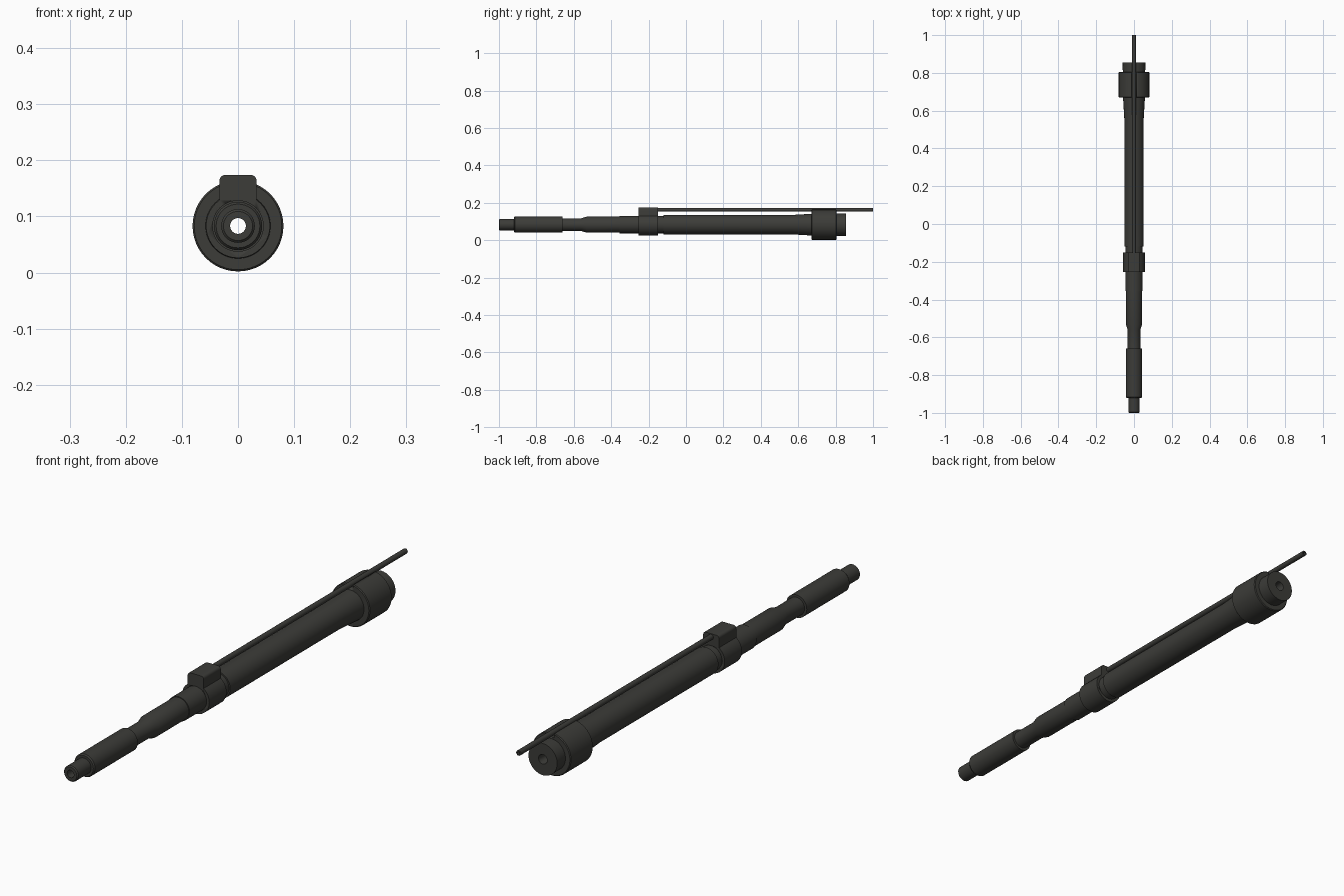
import bpy, bmesh, math

if "Cube" in bpy.data.objects:
    bpy.data.objects.remove(bpy.data.objects["Cube"])

AXIS_Z = 0.083


def finish(name, bm):
    bmesh.ops.recalc_face_normals(bm, faces=bm.faces)
    me = bpy.data.meshes.new(name)
    bm.to_mesh(me)
    bm.free()
    ob = bpy.data.objects.new(name, me)
    bpy.context.collection.objects.link(ob)
    ob.data.materials.append(mat)
    bpy.ops.object.select_all(action='DESELECT')
    ob.select_set(True)
    bpy.context.view_layer.objects.active = ob
    bpy.ops.object.shade_smooth_by_angle(angle=math.radians(30))
    return ob


def lathe(name, profile, sides=40, z=AXIS_Z, closed=True):
    """Revolve (y, radius) points about a y-axis line at height z."""
    bm = bmesh.new()
    rings = []
    for y, r in profile:
        rings.append([bm.verts.new((r * math.cos(a), y, z + r * math.sin(a)))
                      for a in (2 * math.pi * i / sides for i in range(sides))])
    pairs = list(zip(rings, rings[1:]))
    if closed:
        pairs.append((rings[-1], rings[0]))
    else:
        bm.faces.new(rings[0])
        bm.faces.new(rings[-1])
    for a, b in pairs:
        for i in range(sides):
            j = (i + 1) % sides
            bm.faces.new((a[i], a[j], b[j], b[i]))
    return finish(name, bm)


def extrude_outline(name, outline, y0, y1):
    """Extrude an (x, z) outline along y."""
    bm = bmesh.new()
    f = bm.faces.new([bm.verts.new((x, y0, z)) for x, z in outline])
    ext = bmesh.ops.extrude_face_region(bm, geom=[f])['geom']
    bmesh.ops.translate(bm, vec=(0, y1 - y0, 0),
                        verts=[v for v in ext if isinstance(v, bmesh.types.BMVert)])
    return finish(name, bm)


def cut(target, cutter):
    m = target.modifiers.new('cut', 'BOOLEAN')
    m.operation = 'DIFFERENCE'
    m.object = cutter
    bpy.context.view_layer.objects.active = target
    bpy.ops.object.modifier_apply(modifier=m.name)
    bpy.data.objects.remove(cutter)


mat = bpy.data.materials.new('dark_steel')
mat.diffuse_color = (0.045, 0.045, 0.04, 1)
mat.use_nodes = True
mat.node_tree.nodes["Principled BSDF"].inputs["Base Color"].default_value = mat.diffuse_color

# stepped hollow tube
lathe('main_tube', [
    (-1.0, 0.014), (-1.0, 0.026), (-0.996, 0.03), (-0.92, 0.03),
    (-0.92, 0.039), (-0.915, 0.043), (-0.66, 0.043), (-0.66, 0.034),
    (-0.56, 0.034), (-0.53, 0.043), (-0.355, 0.043), (-0.355, 0.046),
    (-0.12, 0.046), (-0.12, 0.0515), (0.56, 0.0515), (0.67, 0.058),
    (0.855, 0.06), (0.855, 0.018), (0.82, 0.014)])

# rear collar with alignment slots at the top and bottom
collar = lathe('rear_collar', [(0.67, 0.05), (0.67, 0.078), (0.673, 0.081),
                               (0.802, 0.081), (0.805, 0.078), (0.805, 0.05)], 48)
cut(collar, extrude_outline('slot_cutter', [(-0.012, 0.148), (0.012, 0.148),
                                            (0.012, 0.2), (-0.012, 0.2)], 0.6, 0.9))

# clamp block: round lower body joined to a raised rounded head
cx, top, c = 0.033, 0.174, 0.01
r = 0.057
a0 = math.acos(cx / r)
arc = [(r * math.cos(t), AXIS_Z + r * math.sin(t))
       for t in (a0 - i * (math.pi + 2 * a0) / 32 for i in range(33))]
corner_l = [(-cx + c - c * math.cos(t), top - c + c * math.sin(t))
            for t in (math.pi / 2 * i / 4 for i in range(5))]
corner_r = [(-x, z) for x, z in reversed(corner_l)]
block = extrude_outline('clamp_block', arc + corner_l + corner_r, -0.253, -0.15)
cut(block, lathe('bore_cutter', [(-0.4, 0.045), (0, 0.045)], 40, closed=False))

# thin tube running above the main tube
lathe('upper_tube', [(-0.2, 0.005), (-0.2, 0.01), (1.0, 0.01), (1.0, 0.005)], 16, 0.162)
